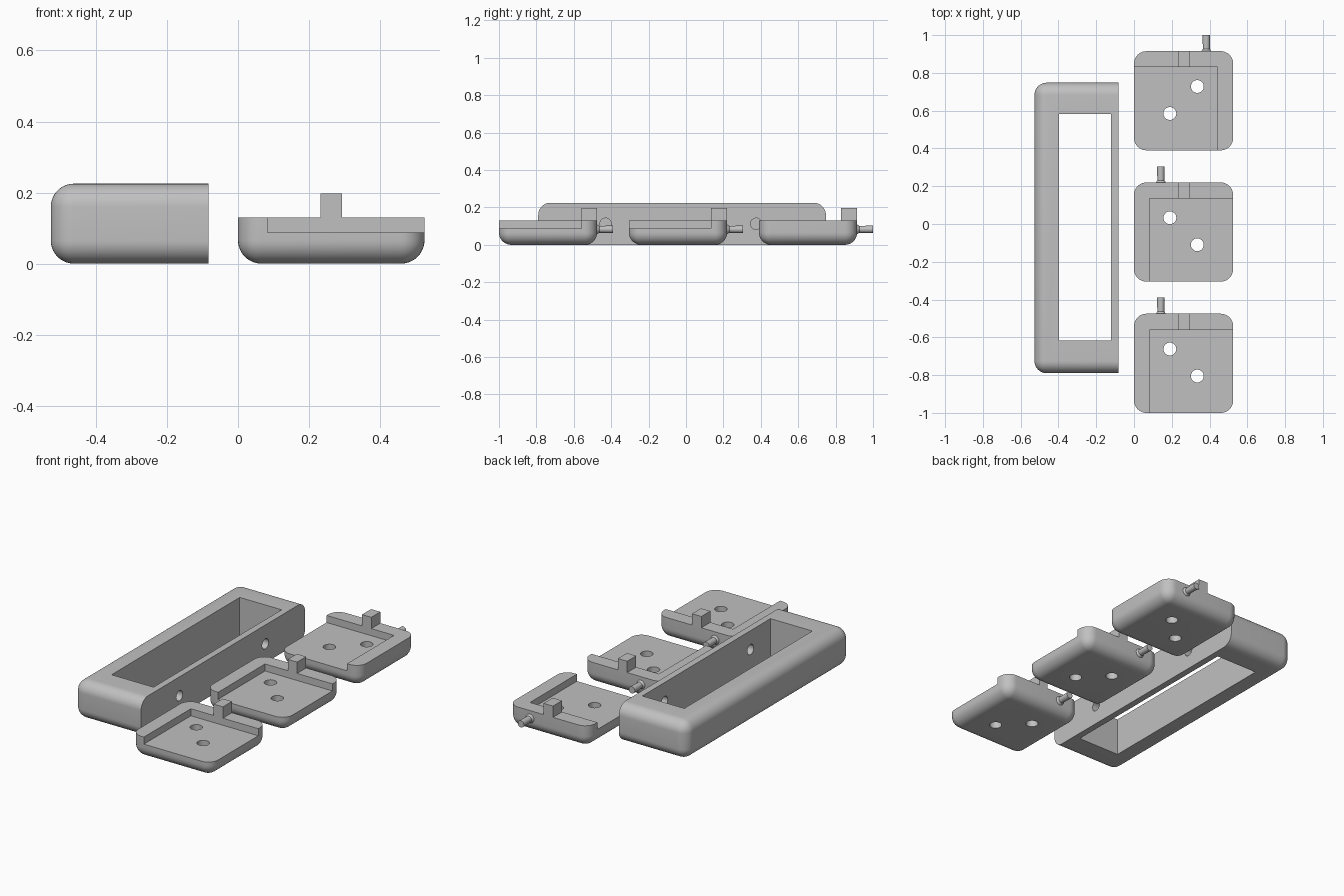
import bpy, bmesh, math
from mathutils import Matrix, Vector

if "Cube" in bpy.data.objects:
    bpy.data.objects.remove(bpy.data.objects["Cube"])

grey = bpy.data.materials.new("light grey")
grey.diffuse_color = (0.53, 0.53, 0.53, 1)
grey.use_nodes = True
grey.node_tree.nodes["Principled BSDF"].inputs["Base Color"].default_value = grey.diffuse_color


def add_object(name, bm):
    mesh = bpy.data.meshes.new(name)
    bmesh.ops.recalc_face_normals(bm, faces=bm.faces)
    bm.to_mesh(mesh)
    bm.free()
    obj = bpy.data.objects.new(name, mesh)
    bpy.context.collection.objects.link(obj)
    mesh.materials.append(grey)
    return obj


def box(name, lo, hi, radius=0, rounded=None):
    """Box between two corners; edges whose midpoint passes the rule are rounded."""
    lo, hi = Vector(lo), Vector(hi)
    bm = bmesh.new()
    bmesh.ops.create_cube(bm, size=1)
    if rounded:
        edges = [e for e in bm.edges
                 if rounded((e.verts[0].co + e.verts[1].co) / 2)]
    for v in bm.verts:
        v.co = (lo + hi) / 2 + v.co * (hi - lo)
    if rounded:
        bmesh.ops.bevel(bm, geom=edges, offset=radius, segments=10,
                        profile=0.5, affect='EDGES', clamp_overlap=True)
    return add_object(name, bm)


def rod(name, start, axis, length, r1, r2, sides=32):
    """Round rod from start along axis, tapering from r1 to r2."""
    bm = bmesh.new()
    turn = Vector((0, 0, 1)).rotation_difference(Vector(axis)).to_matrix().to_4x4()
    place = Matrix.Translation(start) @ turn @ Matrix.Translation((0, 0, length / 2))
    bmesh.ops.create_cone(bm, cap_ends=True, segments=sides, radius1=r1,
                          radius2=r2, depth=length, matrix=place)
    return add_object(name, bm)


def cut(obj, cutters):
    bpy.context.view_layer.objects.active = obj
    for c in cutters:
        c.hide_render = True
        mod = obj.modifiers.new("cut", 'BOOLEAN')
        mod.operation, mod.solver, mod.object = 'DIFFERENCE', 'EXACT', c
        bpy.ops.object.modifier_apply(modifier=mod.name)
        bpy.data.objects.remove(c)


def smooth(obj):
    bpy.ops.object.select_all(action='DESELECT')
    obj.select_set(True)
    bpy.context.view_layer.objects.active = obj
    bpy.ops.object.shade_smooth_by_angle(angle=math.radians(30))


# Long open frame: every edge rounded except around the flat inner side
frame = box("frame", (-0.527, -0.79, 0), (-0.083, 0.748, 0.225), 0.065,
            lambda m: m.x < 0.4)
cut(frame, [box("window_cutter", (-0.397, -0.617, -0.1), (-0.122, 0.583, 0.4))]
    + [rod("peg_hole_cutter", (-0.2, y, 0.113), (1, 0, 0), 0.2, 0.03, 0.03)
       for y in (-0.43, 0.375)])
smooth(frame)

# Three pads, the rear one mirrored left to right
W = 0.525
for label, y, flip in (("front", -1.0, False), ("middle", -0.305, False),
                       ("rear", 0.39, True)):
    def fx(x):
        return W - x if flip else x

    # Pad body with rounded bottom and corners
    pad = box(label + "_pad", (0, y, 0), (W, y + W, 0.13), 0.066,
              lambda m: m.z < 0.4)
    # Cut the floor, leaving an L shaped rim, then the two screw holes
    xs = sorted((fx(0.083), fx(W + 0.1)))
    cut(pad, [box("floor_cutter", (xs[0], y - 0.1, 0.088),
                  (xs[1], y + 0.44, 0.3))]
        + [rod("screw_hole_cutter", (fx(x), y + dy, -0.1), (0, 0, 1), 0.4,
               0.034, 0.034) for x, dy in ((0.19, 0.338), (0.335, 0.195))])
    smooth(pad)

    # Square tab on the rear rim
    box(label + "_tab", (0.232, y + 0.44, 0.13), (0.293, y + W, 0.197))

    # Round peg with a flared foot
    px = fx(0.142)
    peg = rod(label + "_peg", (px, y + W - 0.01, 0.083), (0, 1, 0), 0.095,
              0.018, 0.02, 24)
    foot = rod(label + "_peg_foot", (px, y + W - 0.002, 0.083), (0, 1, 0), 0.014,
               0.028, 0.018, 24)
    smooth(peg)
    smooth(foot)
